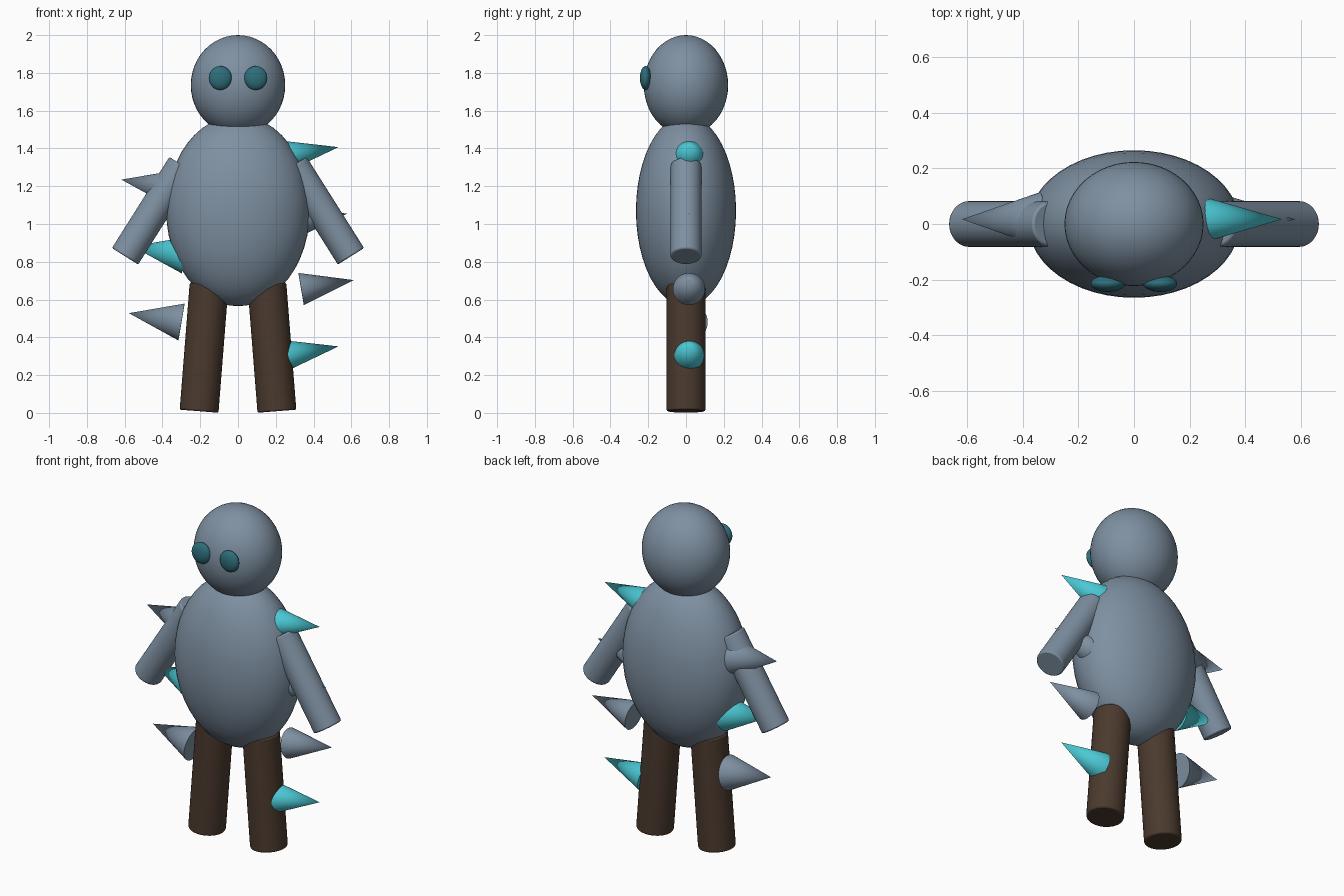
import bpy
from math import radians
from mathutils import Vector

if "Cube" in bpy.data.objects:
    bpy.data.objects.remove(bpy.data.objects["Cube"])


def material(name, rgb):
    m = bpy.data.materials.new(name)
    m.diffuse_color = (*rgb, 1)
    m.use_nodes = True
    m.node_tree.nodes["Principled BSDF"].inputs["Base Color"].default_value = m.diffuse_color
    return m


SLATE = material("slate", (0.21, 0.28, 0.36))
BROWN = material("brown", (0.07, 0.042, 0.027))
CYAN = material("cyan", (0.07, 0.58, 0.66))
TEAL = material("dark_teal", (0.026, 0.156, 0.195))


def finish(name, mat):
    ob = bpy.context.object
    ob.name = name
    ob.data.materials.append(mat)
    bpy.ops.object.shade_smooth_by_angle(angle=radians(35))
    return ob


def ellipsoid(name, loc, radii, mat):
    bpy.ops.mesh.primitive_uv_sphere_add(segments=48, ring_count=24, location=loc)
    bpy.context.object.scale = radii
    bpy.ops.object.transform_apply(location=False, rotation=False)
    return finish(name, mat)


def between(name, start, end, r_start, r_end, mat, bevel=0):
    """Cylinder or cone running from start to end."""
    a, b = Vector(start), Vector(end)
    bpy.ops.mesh.primitive_cone_add(
        vertices=40, radius1=r_start, radius2=r_end, depth=(b - a).length,
        location=(a + b) / 2, rotation=(b - a).to_track_quat('Z', 'Y').to_euler())
    ob = finish(name, mat)
    if bevel:
        mod = ob.modifiers.new("soft_rim", 'BEVEL')
        mod.width = bevel
        mod.segments = 2
        mod.limit_method = 'ANGLE'
        mod.angle_limit = radians(40)
    return ob


# Torso and head
ellipsoid("body", (0, 0, 1.07), (0.38, 0.265, 0.505), SLATE)
ellipsoid("head", (0, 0, 1.735), (0.25, 0.223, 0.265), SLATE)

# Mirrored eyes, arms and legs
for side, s in (("left", -1), ("right", 1)):
    ellipsoid(f"{side}_eye", (s * 0.094, -0.214, 1.773), (0.061, 0.03, 0.063), TEAL)
    between(f"{side}_arm", (s * 0.294, 0, 1.311), (s * 0.598, 0, 0.829),
            0.082, 0.082, SLATE, 0.008)
    between(f"{side}_leg", (s * 0.153, 0, 0.68), (s * 0.206, 0, 0.009),
            0.103, 0.103, BROWN, 0.008)

# Side spikes, alternating down the body: tip x, tip z, base radius, colour
spikes = [
    (0.532, 1.407, 0.081, CYAN),
    (-0.618, 1.235, 0.098, SLATE),
    (0.578, 1.055, 0.084, SLATE),
    (-0.560, 0.882, 0.098, CYAN),
    (0.613, 0.703, 0.086, SLATE),
    (-0.578, 0.528, 0.099, SLATE),
    (0.532, 0.352, 0.081, CYAN),
]
for i, (x, z, r, mat) in enumerate(spikes, 1):
    s = 1 if x > 0 else -1
    between(f"spike_{i}", (x - s * 0.279, 0.016, z - 0.047), (x, 0.017, z), r, 0, mat)
